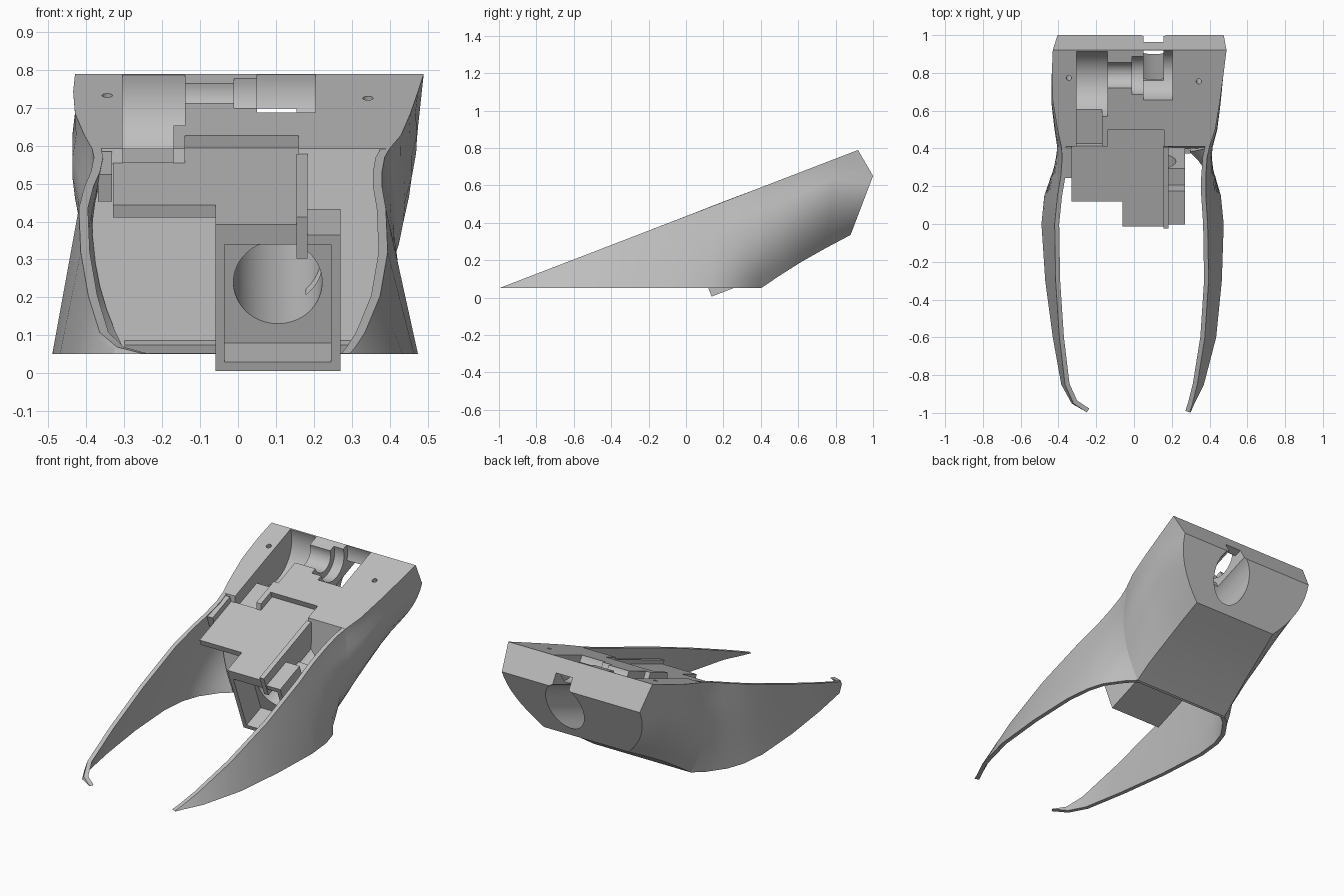
import bpy, bmesh, math
from mathutils import Matrix, Vector

cube = bpy.data.objects.get("Cube")
if cube:
    bpy.data.objects.remove(cube)

GREY = bpy.data.materials.new("plain_grey")
GREY.use_nodes = True
GREY.diffuse_color = (0.52, 0.52, 0.52, 1)
GREY.node_tree.nodes["Principled BSDF"].inputs["Base Color"].default_value = GREY.diffuse_color

# Sloped frame: x across, u up the slope, w out of the sloping top plane
SLOPE = 0.385
TILT = Matrix.Translation((0, -1, 0.05)) @ Matrix.Rotation(math.atan(SLOPE), 4, 'X')


def finish(name, bm, smooth=False):
    bmesh.ops.recalc_face_normals(bm, faces=bm.faces)
    mesh = bpy.data.meshes.new(name)
    bm.to_mesh(mesh)
    bm.free()
    mesh.materials.append(GREY)
    obj = bpy.data.objects.new(name, mesh)
    bpy.context.collection.objects.link(obj)
    if smooth:
        shade(obj)
    return obj


def activate(obj):
    bpy.ops.object.select_all(action='DESELECT')
    obj.select_set(True)
    bpy.context.view_layer.objects.active = obj


def shade(obj):
    activate(obj)
    bpy.ops.object.shade_smooth_by_angle(angle=math.radians(28))


def box(name, x, u, w):
    bm = bmesh.new()
    size = [b - a for a, b in (x, u, w)]
    mid = [(a + b) / 2 for a, b in (x, u, w)]
    m = TILT @ Matrix.Translation(mid) @ Matrix.Diagonal(size + [1])
    bmesh.ops.create_cube(bm, size=1, matrix=m)
    return finish(name, bm)


def rod(name, centre, radius, length, axis, sides=48):
    bm = bmesh.new()
    turn = {'X': Matrix.Rotation(math.pi / 2, 4, 'Y'),
            'U': Matrix.Rotation(math.pi / 2, 4, 'X'), 'W': Matrix()}[axis]
    bmesh.ops.create_cone(bm, cap_ends=True, segments=sides, radius1=radius, radius2=radius,
                          depth=length, matrix=TILT @ Matrix.Translation(centre) @ turn)
    return finish(name, bm)


def boolean(obj, others, operation='DIFFERENCE'):
    for other in others:
        activate(obj)
        mod = obj.modifiers.new("cut", 'BOOLEAN')
        mod.operation, mod.solver, mod.object = operation, 'EXACT', other
        bpy.ops.object.modifier_apply(modifier=mod.name)
        bpy.data.objects.remove(other)


# Ribs run down the flank from the sloping rim to the lower edge
RIB = 9


def rib(top, chamfer, bottom, bulge):
    """Points from rim through chamfer line to lower edge, bulged outward."""
    side = 1 if top.x > 0 else -1
    points = [top]
    for i in range(RIB):
        t = i / (RIB - 1)
        p = chamfer.lerp(bottom, t)
        p.x += side * bulge * 4 * t * (1 - t)
        points.append(p)
    return points


def on_rim(x, y):
    return Vector((x, y, 0.05 + SLOPE * (y + 1)))


def flank(ys, bottom_ys, bottom_zs, tops, bottoms, bulges):
    ribs = []
    for y, by, bz, tx, bx, bulge in zip(ys, bottom_ys, bottom_zs, tops, bottoms, bulges):
        top, low = on_rim(tx, y), Vector((bx, by, bz))
        chamfer = top.lerp(low, 0.12)
        chamfer.x += (1 if tx > 0 else -1) * bulge * 0.25
        ribs.append(rib(top, chamfer, low, bulge))
    return ribs


def skin(bm, rows):
    verts = [[bm.verts.new(p) for p in row] for row in rows]
    for a, b in zip(verts, verts[1:]):
        for i in range(len(a) - 1):
            bm.faces.new((a[i], a[i + 1], b[i + 1], b[i]))
    return verts


# Thin side wings
WING_Y = [-0.997, -0.95, -0.85, -0.6, -0.3, 0, 0.15, 0.25, 0.35, 0.41]
WING_LOW_Y = WING_Y[:-1] + [0.4]
WING_BULGE = [0, 0, 0, 0, 0, 0, 0.005, 0.015, 0.035, 0.05]
WINGS = {
    "right_wing": ([-0.25, -0.32, -0.365, -0.395, -0.415, -0.42, -0.405, -0.388, -0.38, -0.385],
                   [-0.25, -0.33, -0.385, -0.43, -0.47, -0.49, -0.475, -0.44, -0.37, -0.31]),
    "left_wing": ([0.295, 0.31, 0.335, 0.375, 0.395, 0.39, 0.38, 0.38, 0.387, 0.4],
                  [0.3, 0.32, 0.37, 0.435, 0.465, 0.475, 0.46, 0.43, 0.36, 0.31]),
}
WALL = 0.024
for name, (tops, lows) in WINGS.items():
    rows = flank(WING_Y, WING_LOW_Y, [0.05] * len(WING_Y), tops, lows, WING_BULGE)
    side = 1 if tops[0] > 0 else -1
    bm = bmesh.new()
    outer = skin(bm, rows)
    # Inner skin follows the outer one, moved inward in plan
    inner_rows = []
    for k, row in enumerate(rows):
        before, after = rows[max(k - 1, 0)], rows[min(k + 1, len(rows) - 1)]
        inner = []
        for p, a, b in zip(row, before, after):
            along = Vector((b.x - a.x, b.y - a.y, 0)).normalized()
            inner.append(p + Vector((-along.y, along.x, 0)) * side * WALL)
        inner_rows.append(inner)
    inside = skin(bm, inner_rows)
    for a, b in zip(range(len(rows) - 1), range(1, len(rows))):
        for e in (0, -1):
            bm.faces.new((outer[a][e], outer[b][e], inside[b][e], inside[a][e]))
    for e in (0, -1):
        for i in range(RIB):
            bm.faces.new((outer[e][i], outer[e][i + 1], inside[e][i + 1], inside[e][i]))
    finish(name, bm, smooth=True)

# Solid rear body, lofted between both flanks
BODY_Y = [0.41, 0.5, 0.65, 0.8]
BODY_LOW_Y = [0.4, 0.5, 0.62, 0.75]
BODY_LOW_Z = [0.05, 0.117, 0.193, 0.266]
BODY_BULGE = [0.05, 0.055, 0.06, 0.06]
right = flank(BODY_Y, BODY_LOW_Y, BODY_LOW_Z, [-0.385, -0.405, -0.43, -0.435],
              [-0.31, -0.3, -0.285, -0.27], BODY_BULGE)
left = flank(BODY_Y, BODY_LOW_Y, BODY_LOW_Z, [0.4, 0.43, 0.455, 0.475],
             [0.31, 0.31, 0.3, 0.295], BODY_BULGE)
right.append(rib(on_rim(-0.43, 0.92), Vector((-0.405, 1, 0.65)), Vector((-0.25, 0.88, 0.335)), 0.045))
left.append(rib(on_rim(0.49, 0.92), Vector((0.475, 1, 0.65)), Vector((0.29, 0.88, 0.335)), 0.045))
bm = bmesh.new()
rv, lv = skin(bm, right), skin(bm, left)
for k in range(len(rv) - 1):
    for e in (0, -1):
        bm.faces.new((rv[k][e], rv[k + 1][e], lv[k + 1][e], lv[k][e]))
for k in (0, -1):
    for i in range(RIB):
        bm.faces.new((rv[k][i], rv[k][i + 1], lv[k][i + 1], lv[k][i]))
body = finish("rear_body", bm)


def bore():
    return rod("bore_cutter", (0.105, 1.65, -0.253), 0.117, 1.2, 'U', 64)


AXLE = 1.915
boolean(body, [
    bore(),
    box("lid_pocket", (-0.14, 0.16), (1.3, 1.605), (-0.035, 0.1)),
    box("side_pocket", (-0.305, -0.17), (1.3, 1.75), (-0.07, 0.1)),
    rod("drum_groove", (-0.2225, 1.865, 0), 0.185, 0.165, 'X', 64),
    rod("shaft_groove", (-0.07, AXLE, 0), 0.072, 0.15, 'X'),
    rod("collar_groove", (0.025, AXLE, 0), 0.108, 0.07, 'X'),
    rod("wheel_groove", (0.1275, AXLE, 0), 0.14, 0.155, 'X', 64),
    box("wheel_slot", (0.05, 0.155), (1.84, 2.01), (-0.25, 0.1)),
    box("rear_notch", (0.05, 0.155), (1.98, 2.2), (-0.2, -0.085)),
    rod("right_screw_hole", (-0.345, 1.9, 0), 0.014, 0.2, 'W', 16),
    rod("left_screw_hole", (0.343, 1.88, 0), 0.014, 0.2, 'W', 16),
])
shade(body)

# Sensor housing hanging in front of the body
housing = box("sensor_housing", (-0.06, 0.27), (1.045, 1.235), (-0.45, -0.065))
boolean(housing, [
    box("housing_step", (-0.06, 0.27), (1.2, 1.33), (-0.45, -0.15)),
    box("housing_neck", (-0.06, 0.18), (1.19, 1.52), (-0.42, -0.06)),
], 'UNION')
boolean(housing, [
    box("housing_recess", (-0.035, 0.245), (1.0, 1.185), (-0.425, -0.092)),
    bore(),
])
shade(housing)

# Cover plates and ridges
box("cover_plate_wide", (-0.33, -0.06), (1.187, 1.5), (-0.07, -0.035))
box("cover_plate_long", (-0.06, 0.16), (1.045, 1.5), (-0.07, -0.035))
box("cover_ridge", (0.155, 0.183), (1.04, 1.5), (-0.13, -0.012))
box("right_ledge", (-0.37, -0.332), (1.33, 1.5), (-0.08, -0.004))
# Thin sill under the body front
box("floor_lip", (-0.3, 0.3), (1.29, 1.34), (-0.495, -0.47))
